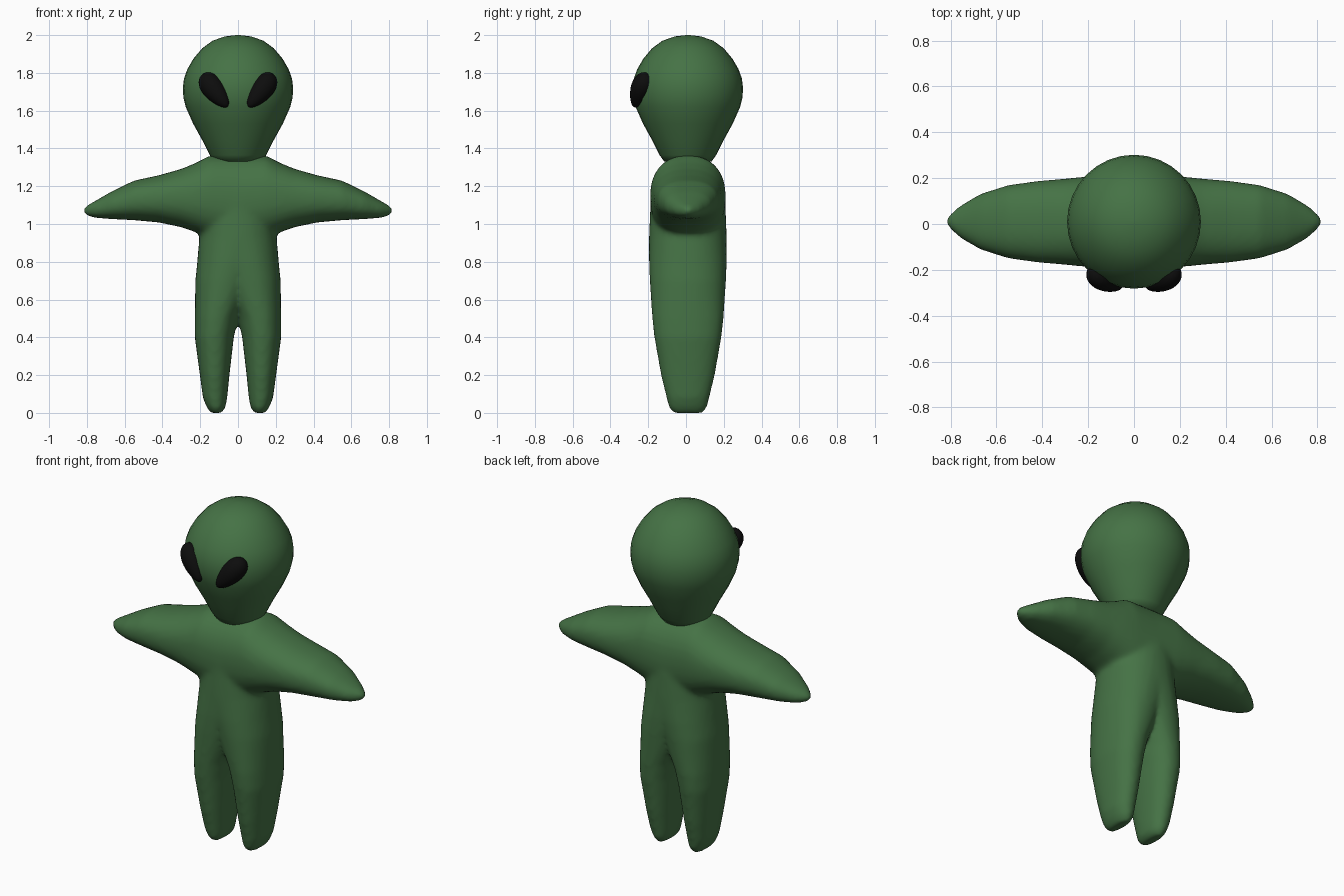
import bpy, bmesh, math
from mathutils import Matrix, Vector

if "Cube" in bpy.data.objects:
    bpy.data.objects.remove(bpy.data.objects["Cube"])

CY = 0.01  # small depth offset shared by all body sections


def material(name, color):
    m = bpy.data.materials.new(name)
    m.diffuse_color = color
    m.use_nodes = True
    m.node_tree.nodes["Principled BSDF"].inputs["Base Color"].default_value = m.diffuse_color
    return m


green = material("green_skin", (0.06, 0.17, 0.06, 1))
black = material("black_eye", (0.004, 0.004, 0.004, 1))


def loft(bm, rings):
    """Skin a list of point rings and cap both ends."""
    loops = [[bm.verts.new(p) for p in ring] for ring in rings]
    n = len(loops[0])
    for a, b in zip(loops, loops[1:]):
        for i in range(n):
            j = (i + 1) % n
            bm.faces.new((a[i], a[j], b[j], b[i]))
    bm.faces.new(loops[0][::-1])
    bm.faces.new(loops[-1])


def oval(ru, rv, n=32, power=2.0):
    """Points of a slightly squared ellipse."""
    pts = []
    for i in range(n):
        c, s = math.cos(2 * math.pi * i / n), math.sin(2 * math.pi * i / n)
        pts.append((ru * math.copysign(abs(c) ** (2 / power), c),
                    rv * math.copysign(abs(s) ** (2 / power), s)))
    return pts


def finish(bm, name, mat):
    bmesh.ops.recalc_face_normals(bm, faces=bm.faces)
    me = bpy.data.meshes.new(name)
    bm.to_mesh(me)
    bm.free()
    me.materials.append(mat)
    for p in me.polygons:
        p.use_smooth = True
    ob = bpy.data.objects.new(name, me)
    bpy.context.collection.objects.link(ob)
    return ob


# Body: arms and shoulders as one loft, two legs merging into the torso
arm = [(0, .88, 1.365, .20), (.15, .925, 1.362, .20), (.22, .955, 1.325, .196),
       (.3, .983, 1.292, .188), (.42, 1.008, 1.258, .178), (.55, 1.02, 1.23, .16),
       (.67, 1.026, 1.172, .122), (.76, 1.033, 1.12, .07), (.80, 1.045, 1.098, .034),
       (.818, 1.06, 1.085, .012)]
leg = [(0, .085, .145, .08), (.03, .066, .166, .102), (.08, .057, .186, .114),
       (.2, .045, .202, .143), (.4, .022, .229, .178), (.5, 0, .229, .189),
       (.7, -.09, .226, .202), (.8, -.14, .216, .206), (.93, -.205, .205, .206),
       (1.15, -.19, .19, .197)]

bm = bmesh.new()
span = [(-x, b, t, h) for x, b, t, h in arm[:0:-1]] + arm
loft(bm, [[(x, CY + u, (b + t) / 2 + v) for u, v in oval(h, (t - b) / 2, power=2.3)]
          for x, b, t, h in span])
for side in (-1, 1):
    loft(bm, [[(side * ((i + o) / 2 + u), CY + v, z)
               for u, v in oval((o - i) / 2, h, power=2.2)]
              for z, i, o, h in leg])
body = finish(bm, "body", green)
remesh = body.modifiers.new("blend", 'REMESH')
remesh.mode = 'VOXEL'
remesh.voxel_size = 0.014
remesh.use_smooth_shade = True
smooth = body.modifiers.new("soften", 'SMOOTH')
smooth.factor = 0.5
smooth.iterations = 8

# Head: inverted teardrop
head_profile = [(.125, 1.33), (.15, 1.365), (.19, 1.445), (.237, 1.53), (.277, 1.62),
                (.289, 1.67), (.292, 1.72), (.286, 1.77), (.268, 1.82), (.236, 1.875),
                (.19, 1.93), (.135, 1.97), (.07, 1.993), (.01, 2.0)]
bm = bmesh.new()
loft(bm, [[(u, CY + v, z) for u, v in oval(r, r)] for r, z in head_profile])
finish(bm, "head", green)

# Eyes: slanted eggs, wide at the outer top
for side, name in ((-1, "eye_left"), (1, "eye_right")):
    bm = bmesh.new()
    bmesh.ops.create_uvsphere(bm, u_segments=24, v_segments=16, radius=1)
    for v in bm.verts:
        k = 1 + 0.28 * v.co.z
        v.co = Vector((v.co.x * .058 * k, v.co.y * .055 * k, v.co.z * .112))
    up = Vector((.10, .05, .13)).normalized()
    out = Vector((.45, -.89, 0)).normalized()
    out = (out - up * out.dot(up)).normalized()
    wide = out.cross(up)
    rot = Matrix((wide, out, up)).transposed()
    for v in bm.verts:
        v.co = rot @ v.co + Vector((.122, -.24, 1.706))
        v.co.x *= side
    finish(bm, name, black)
